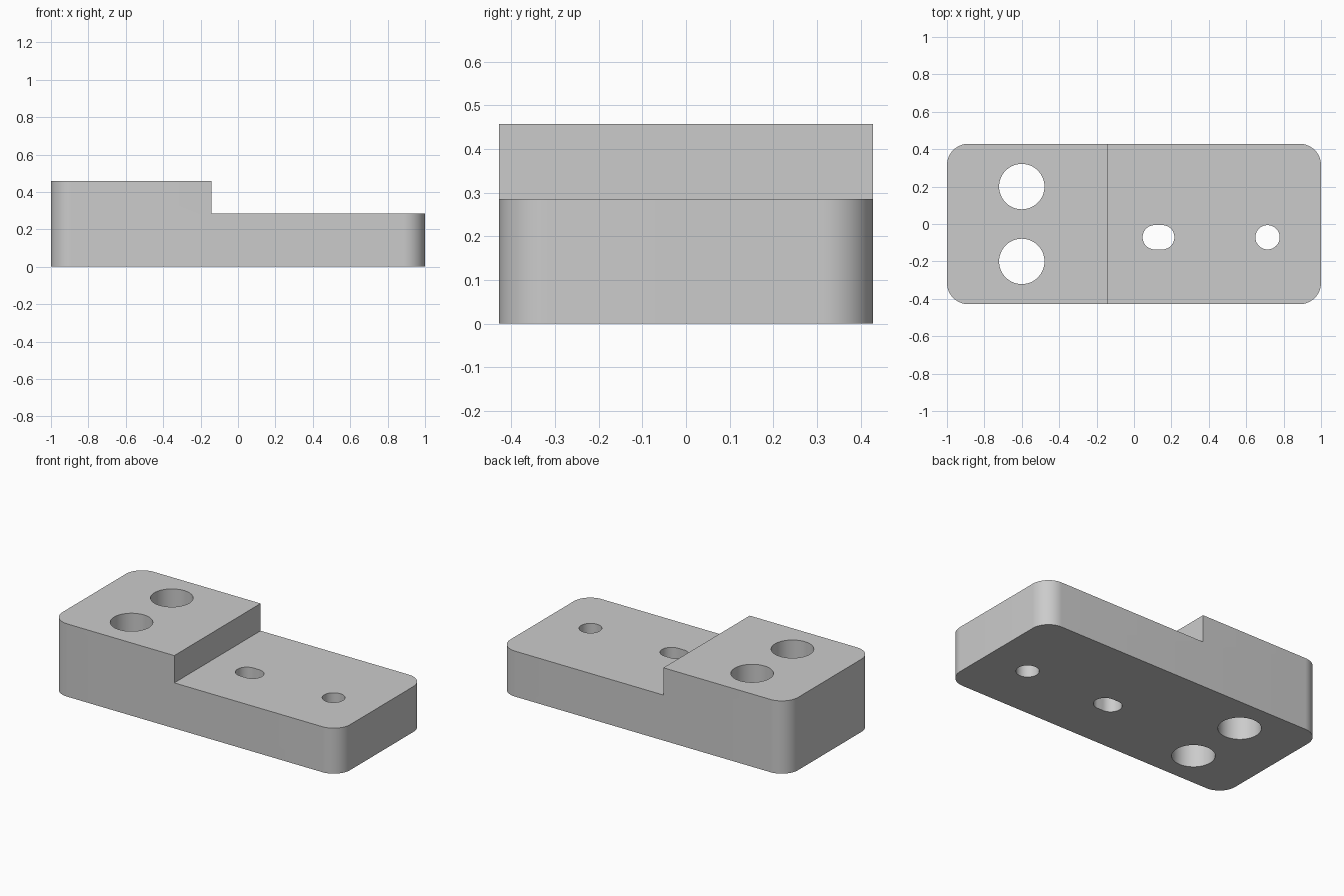
import bpy, bmesh
from math import pi, cos, sin

cube = bpy.data.objects.get("Cube")
if cube:
    bpy.data.objects.remove(cube, do_unlink=True)

U = 1 / 35                      # one design unit; the block is 70 x 30 x 16
LENGTH, WIDTH, HEIGHT, LOW = 70 * U, 30 * U, 16 * U, 10 * U
STEP_X = -5 * U

grey = bpy.data.materials.new("light_grey")
grey.use_nodes = True
grey.diffuse_color = (0.6, 0.6, 0.6, 1)
grey.node_tree.nodes["Principled BSDF"].inputs["Base Color"].default_value = grey.diffuse_color


def prism(name, cx, cy, hx, hy, r, z0, z1, seg=16):
    """Upright prism with a rounded rectangle outline (a circle when hx = hy = r)."""
    outline = []
    for q, (sx, sy) in enumerate([(1, 1), (-1, 1), (-1, -1), (1, -1)]):
        for i in range(seg + 1 if r else 1):
            a = (q + i / seg) * pi / 2
            p = (cx + sx * (hx - r) + r * cos(a), cy + sy * (hy - r) + r * sin(a), z0)
            outline.append(p)
    bm = bmesh.new()
    face = bm.faces.new([bm.verts.new(p) for p in outline])
    top = bmesh.ops.extrude_face_region(bm, geom=[face])["geom"]
    bmesh.ops.translate(bm, vec=(0, 0, z1 - z0),
                        verts=[v for v in top if isinstance(v, bmesh.types.BMVert)])
    bmesh.ops.remove_doubles(bm, verts=bm.verts, dist=1e-5)
    bmesh.ops.recalc_face_normals(bm, faces=bm.faces)
    mesh = bpy.data.meshes.new(name)
    bm.to_mesh(mesh)
    bm.free()
    mesh.materials.append(grey)
    obj = bpy.data.objects.new(name, mesh)
    bpy.context.collection.objects.link(obj)
    return obj


def hole(name, x, y, r, stretch=0):
    return prism(name, x, y, r + stretch, r, r, -0.1, HEIGHT + 0.1)


# Full-height block with rounded upright corners
block = prism("stepped_block", 0, 0, LENGTH / 2, WIDTH / 2, 4 * U, 0, HEIGHT)

# Step, paired large holes, slot and small hole
cutters = [
    prism("step_cutter", STEP_X + 1, 0, 1, 1, 0, LOW, 1),
    hole("large_hole_back", -0.6, 0.2, 0.1214),
    hole("large_hole_front", -0.6, -0.2, 0.1214),
    hole("slot", 0.131, -0.071, 0.065, 0.02),
    hole("small_hole", 0.714, -0.071, 0.065),
]

bpy.ops.object.select_all(action="DESELECT")
bpy.context.view_layer.objects.active = block
block.select_set(True)
for cutter in cutters:
    cutter.hide_render = True
    mod = block.modifiers.new(cutter.name, "BOOLEAN")
    mod.operation, mod.solver, mod.object = "DIFFERENCE", "EXACT", cutter
    bpy.ops.object.modifier_apply(modifier=mod.name)
    bpy.data.objects.remove(cutter, do_unlink=True)

bpy.ops.object.shade_smooth_by_angle(angle=pi / 6)
